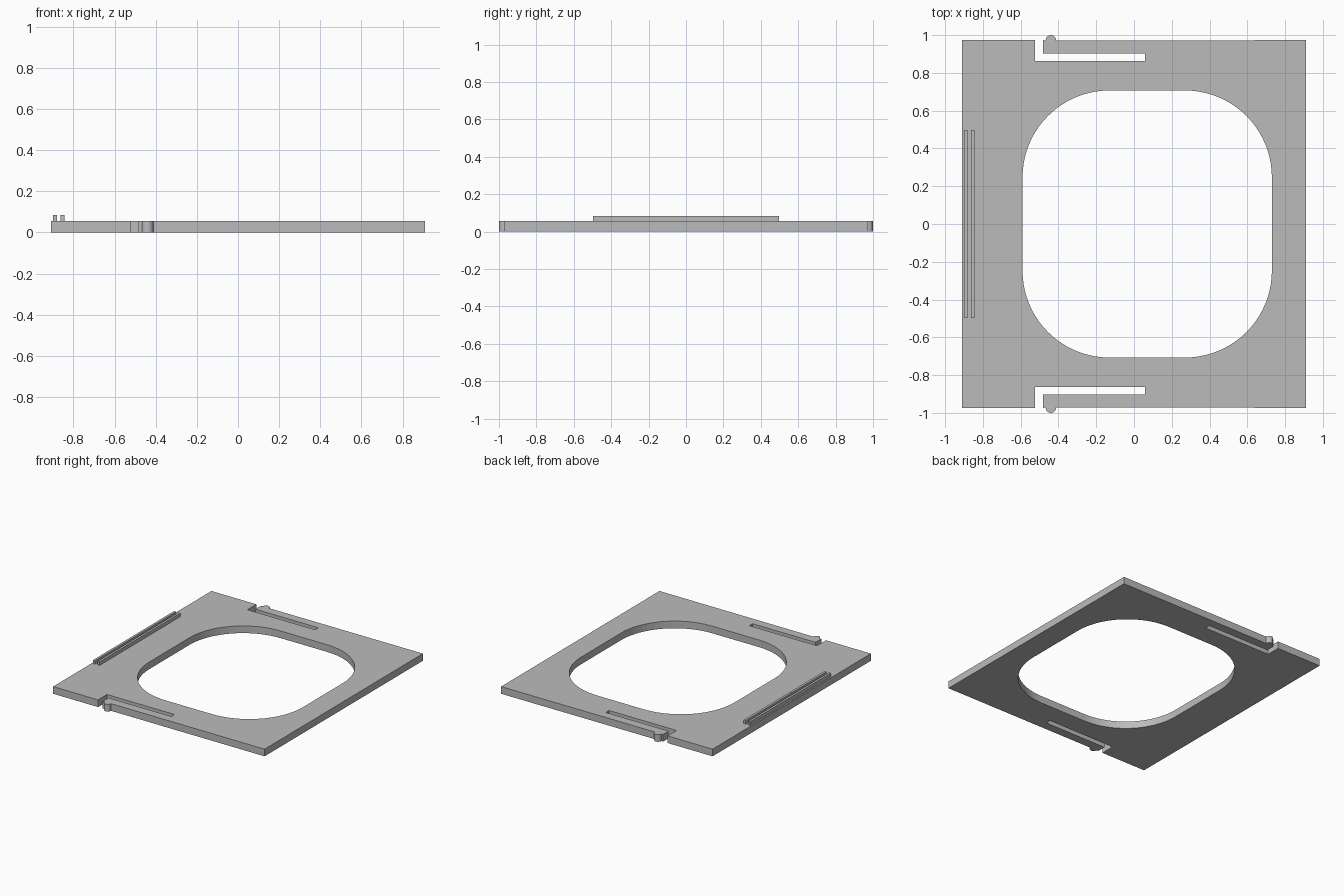
import bpy, bmesh
from math import sin, cos, pi

if "Cube" in bpy.data.objects:
    bpy.data.objects.remove(bpy.data.objects["Cube"], do_unlink=True)

HALF_X, HALF_Y, THICK = 0.91, 0.973, 0.056

grey = bpy.data.materials.new("plain grey")
grey.use_nodes = True
grey.diffuse_color = (0.5, 0.5, 0.5, 1)
grey.node_tree.nodes["Principled BSDF"].inputs["Base Color"].default_value = (0.5, 0.5, 0.5, 1)


def arc(cx, cy, r, start, end, steps):
    """Points along a circular arc, angles in half turns."""
    angles = [pi * (start + (end - start) * i / steps) for i in range(steps + 1)]
    return [(cx + r * cos(a), cy + r * sin(a)) for a in angles]


def extruded(name, loops, z0, z1):
    """Solid from an outer loop and optional hole loops."""
    bm = bmesh.new()
    for loop in loops:
        verts = [bm.verts.new((x, y, z0)) for x, y in loop]
        for a, b in zip(verts, verts[1:] + verts[:1]):
            bm.edges.new((a, b))
    bmesh.ops.triangle_fill(bm, use_beauty=True, use_dissolve=False, edges=bm.edges[:])
    top = bmesh.ops.extrude_face_region(bm, geom=bm.faces[:], use_keep_orig=True)
    moved = [g for g in top["geom"] if isinstance(g, bmesh.types.BMVert)]
    bmesh.ops.translate(bm, verts=moved, vec=(0, 0, z1 - z0))
    bmesh.ops.recalc_face_normals(bm, faces=bm.faces[:])
    mesh = bpy.data.meshes.new(name)
    bm.to_mesh(mesh)
    bm.free()
    mesh.materials.append(grey)
    obj = bpy.data.objects.new(name, mesh)
    bpy.context.collection.objects.link(obj)
    return obj


# Back edge, left to right: slot, spring arm and rounded catch
back = [(-HALF_X, HALF_Y), (-0.523, HALF_Y), (-0.523, 0.863), (0.058, 0.863),
        (0.058, 0.903), (-0.483, 0.903), (-0.483, HALF_Y)]
back += arc(-0.44, HALF_Y - 0.001, 0.028, 1, 0, 12)
back += [(HALF_X, HALF_Y)]
front = [(x, -y) for x, y in reversed(back)]

# Rounded opening
CX, RX, RY, R = 0.07, 0.66, 0.707, 0.46
opening = []
for i, (sx, sy) in enumerate([(1, 1), (-1, 1), (-1, -1), (1, -1)]):
    opening += arc(CX + sx * (RX - R), sy * (RY - R), R, i / 2, i / 2 + 0.5, 20)

plate = extruded("plate", [back + front, opening], 0, THICK)
bpy.context.view_layer.objects.active = plate
plate.select_set(True)
bpy.ops.object.shade_smooth_by_angle(angle=pi / 6)

# Twin grip rails
for name, x in (("outer_rail", -0.89), ("inner_rail", -0.853)):
    w, h = 0.009, 0.497
    extruded(name, [[(x - w, -h), (x + w, -h), (x + w, h), (x - w, h)]], THICK, 0.084)
